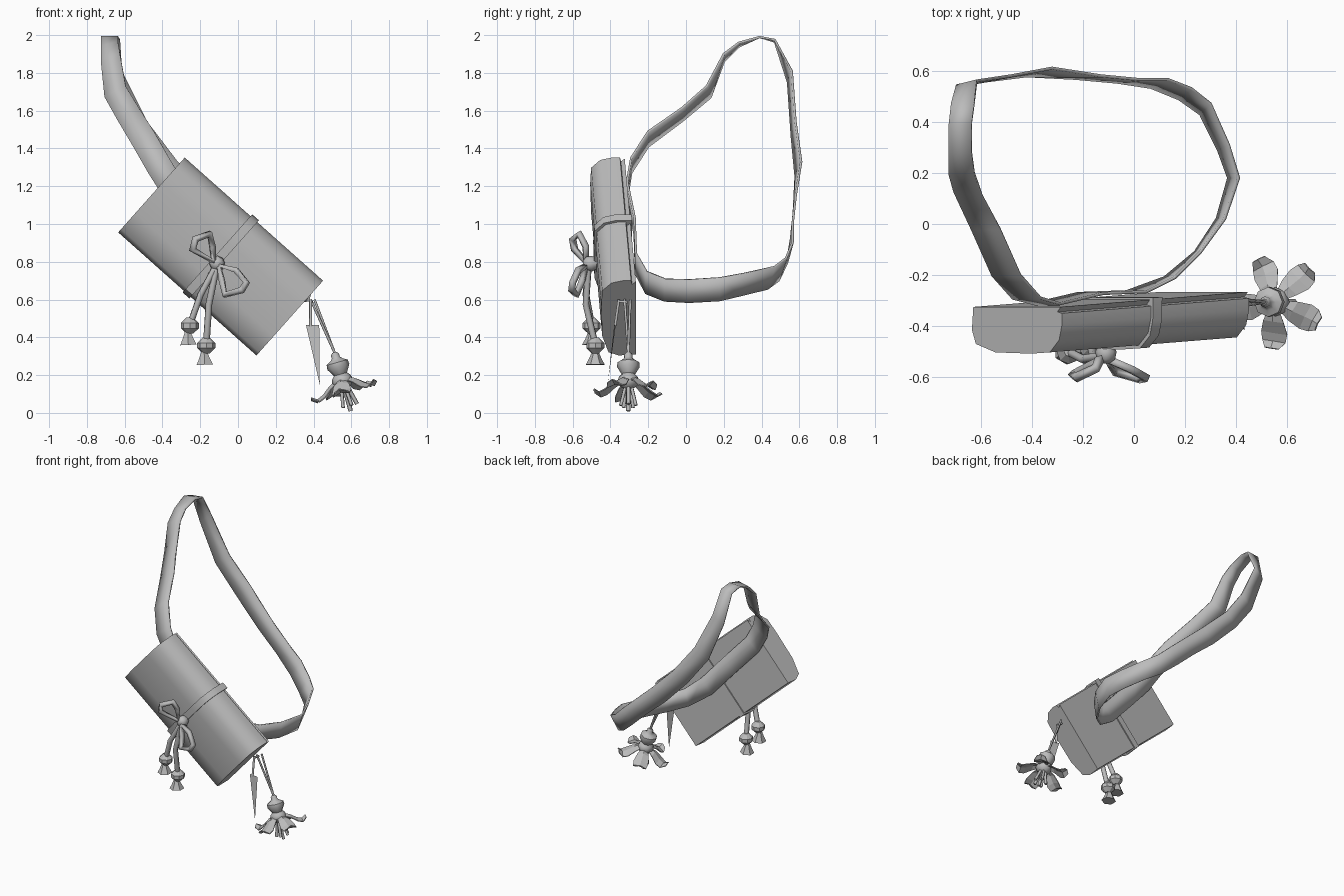
import bpy, bmesh, math
from mathutils import Vector as V

old = bpy.data.objects.get("Cube")
if old:
    bpy.data.objects.remove(old)

grey = bpy.data.materials.new("plain grey")
grey.use_nodes = True
grey.diffuse_color = (0.5, 0.5, 0.5, 1)
grey.node_tree.nodes["Principled BSDF"].inputs["Base Color"].default_value = (0.5, 0.5, 0.5, 1)


def add(name, verts, faces, smooth=True, angle=40, fix=True):
    me = bpy.data.meshes.new(name)
    me.from_pydata([tuple(v) for v in verts], [], faces)
    if fix:
        bm = bmesh.new()
        bm.from_mesh(me)
        bmesh.ops.recalc_face_normals(bm, faces=bm.faces)
        bm.to_mesh(me)
        bm.free()
    me.materials.append(grey)
    ob = bpy.data.objects.new(name, me)
    bpy.context.collection.objects.link(ob)
    if smooth:
        bpy.ops.object.select_all(action='DESELECT')
        ob.select_set(True)
        bpy.context.view_layer.objects.active = ob
        bpy.ops.object.shade_smooth_by_angle(angle=math.radians(angle))
    return ob


def tube(name, pts, r, closed=False, res=1):
    cu = bpy.data.curves.new(name, 'CURVE')
    cu.dimensions = '3D'
    cu.bevel_depth, cu.bevel_resolution = r, res
    cu.use_fill_caps = not closed
    sp = cu.splines.new('POLY')
    sp.points.add(len(pts) - 1)
    for p, co in zip(sp.points, pts):
        p.co = (*co, 1)
    sp.use_cyclic_u = closed
    cu.materials.append(grey)
    ob = bpy.data.objects.new(name, cu)
    bpy.context.collection.objects.link(ob)
    return ob


def lathe(name, base, axis, profile, sides=8, angle=50):
    """Turn (distance, radius) pairs around an axis."""
    q = V(axis).to_track_quat('Z', 'Y')
    verts, n = [], len(profile)
    for h, r in profile:
        for k in range(sides):
            a = math.tau * k / sides
            verts.append(V(base) + q @ V((r * math.cos(a), r * math.sin(a), h)))
    faces = [(i * sides + k, i * sides + (k + 1) % sides,
              (i + 1) * sides + (k + 1) % sides, (i + 1) * sides + k)
             for i in range(n - 1) for k in range(sides)]
    faces += [tuple(range(sides)), tuple(range((n - 1) * sides, n * sides))]
    return add(name, verts, faces, angle=angle)


# Tilted bag frame: along the bag, across it, and depth towards the front
O, U, W, D = V((-.09, -.295, .83)), V((.747, .06, -.665)), V((.665, 0, .747)), V((0, -1, 0))


def bag(u, v, d):
    return O + U * u + W * v + D * d


def sweep(name, section, u0, u1, angle):
    n = len(section)
    verts = [bag(u, v, d) for u in (u0, u1) for v, d in section]
    faces = [(i, (i + 1) % n, (i + 1) % n + n, i + n) for i in range(n)]
    faces += [tuple(range(n)), tuple(range(n, 2 * n))]
    return add(name, verts, faces, angle=angle)


# Bag body with rounded front and a narrow seam along the top of the back
front = [(-.26, 0), (-.268, .09), (-.245, .145), (-.13, .178), (.08, .183),
         (.19, .178), (.245, .13), (.262, .07)]
sweep("bag_body", front + [(.262, .025), (.235, .02), (.255, 0)], -.49, .49, 70)

# Tie band wrapped round the middle
band = [(v * 1.04, d + .012) for v, d in front] + [(.275, -.008), (-.27, -.008)]
sweep("tie_band", band, -.024, .024, 45)

# Shoulder strap: a closed loop of centre points with half-width directions
path = [((-.34, -.312, 1.18), (.05, 0, .045)), ((-.42, -.29, 1.31), (.055, 0, .04)),
        ((-.5, -.2, 1.45), (.055, 0, .04)), ((-.58, -.02, 1.58), (.055, 0, .035)),
        ((-.65, .12, 1.7), (.055, -.01, .03)), ((-.675, .2, 1.88), (.05, 0, .02)),
        ((-.68, .28, 1.95), (.045, 0, .01)), ((-.68, .39, 1.99), (.045, 0, 0)),
        ((-.67, .47, 1.97), (.045, 0, .005)), ((-.655, .55, 1.78), (.04, .01, .03)),
        ((-.53, .57, 1.5), (.05, .01, .04)), ((-.37, .595, 1.29), (.05, .015, .04)),
        ((-.18, .575, 1.1), (.05, .005, .045)), ((-.02, .56, .96), (.045, .005, .045)),
        ((.1, .55, .85), (.035, .015, .055)), ((.2, .51, .76), (.025, .02, .06)),
        ((.28, .45, .715), (.02, .02, .06)),
        ((.35, .3, .68), (.02, .01, .06)), ((.39, .18, .655), (.02, 0, .062)),
        ((.34, .02, .645), (.015, 0, .062)), ((.25, -.11, .65), (.01, 0, .06)),
        ((.14, -.21, .69), (.02, 0, .06)), ((.01, -.265, .79), (.04, 0, .055)),
        ((-.17, -.272, .99), (.05, 0, .045))]
verts = [V(c) + V(w) * s for c, w in path for s in (-1, 1)]
m = len(verts)
strap = add("shoulder_strap", verts,
            [(i, i + 1, (i + 3) % m, (i + 2) % m) for i in range(0, m, 2)], angle=35)
solid = strap.modifiers.new("thickness", 'SOLIDIFY')
solid.thickness, solid.offset = .012, 0

# Bow: knot and two angular loops
knot = (-.11, -.515, .79)
lathe("bow_knot", (-.11, -.485, .79), (0, -1, 0),
      [(-.01, .03), (.015, .042), (.045, .036), (.06, .015)])
loops = {"bow_loop_upper": [(-.13, -.53, .8), (-.24, -.59, .865), (-.225, -.6, .92),
                            (-.15, -.565, .948), (-.135, -.53, .88)],
         "bow_loop_lower": [(-.1, -.53, .78), (-.01, -.57, .755), (.045, -.6, .69),
                            (.02, -.605, .65), (-.07, -.58, .625), (-.085, -.55, .7)]}
for name, pts in loops.items():
    tube(name, pts, .02, closed=True, res=0)

# Bow tails, each with a bead and a flared tassel
for side, (x, y, z) in (("short", (-.255, -.5, .465)), ("long", (-.168, -.48, .36))):
    tube(side + "_tail", [knot, ((x + knot[0]) / 2 - .015, -.53, (z + .79) / 2), (x, y, z)], .018)
    lathe(side + "_bead", (x, y, z - .045), (0, 0, 1),
          [(0, .018), (.028, .048), (.055, .048), (.085, .018)], angle=30)
    lathe(side + "_tassel", (x - .008, y, z - .105), (-.05, 0, 1),
          [(0, .05), (.035, .032), (.075, .015)], sides=6, angle=30)

# Charm cords hanging from the end of the bag
ring = (.39, -.31, .585)
for i, y in enumerate((-.325, -.295)):
    tube("charm_cord_%d" % i, [(.385 + .02 * i, y, .6), (.515, -.305, .31)], .007)
tube("blade_cord", [(.385, -.355, .6), (.385, -.375, .46)], .008)
tube("ring_cord", [(.385, -.355, .59), ring], .008)

# Flat pointed pendant, a single sheet facing the back
add("pointed_pendant", [(.36, -.372, .465), (.43, -.38, .465), (.433, -.415, .15)],
    [(0, 1, 2)], smooth=False, fix=False)

# Flower charm: bell, bulb, curled petals and stamens on a leaning axis
axis = V((.28, 0, -1)).normalized()
top = V((.51, -.305, .32))
lathe("charm_bell", top, axis, [(0, .012), (.012, .022), (.03, .022), (.042, .035), (.055, .058),
                                (.08, .06), (.12, .036), (.135, .05), (.16, .058),
                                (.185, .045), (.205, .015)])
outline = [(.03, .02, .145), (.075, .04, .165), (.12, .052, .2), (.155, .046, .215), (.185, .028, .195)]
for k in range(5):
    a = math.tau * (k + .625) / 5
    out = V((math.cos(a), math.sin(a), 0))
    flat = (out - axis * out.dot(axis)).normalized()
    cross = axis.cross(flat)
    verts = []
    for r, w, h in outline:
        mid = top + flat * r + axis * h
        verts += [mid - cross * w + axis * .014, mid, mid + cross * w + axis * .014]
    faces = [(3 * i + j, 3 * i + j + 1, 3 * i + j + 4, 3 * i + j + 3)
             for i in range(len(outline) - 1) for j in (0, 1)]
    petal = add("petal_%d" % k, verts, faces, smooth=False)
    petal.modifiers.new("thickness", 'SOLIDIFY').thickness = .006
    # One stamen between each pair of petals
    tip = flat.lerp(cross, .5) * .06
    tube("stamen_%d" % k, [top + axis * .17 + tip * .3, top + axis * .295 + tip], .011, res=0)
tube("stamen_centre", [top + axis * .18, top + axis * .322], .012, res=0)
